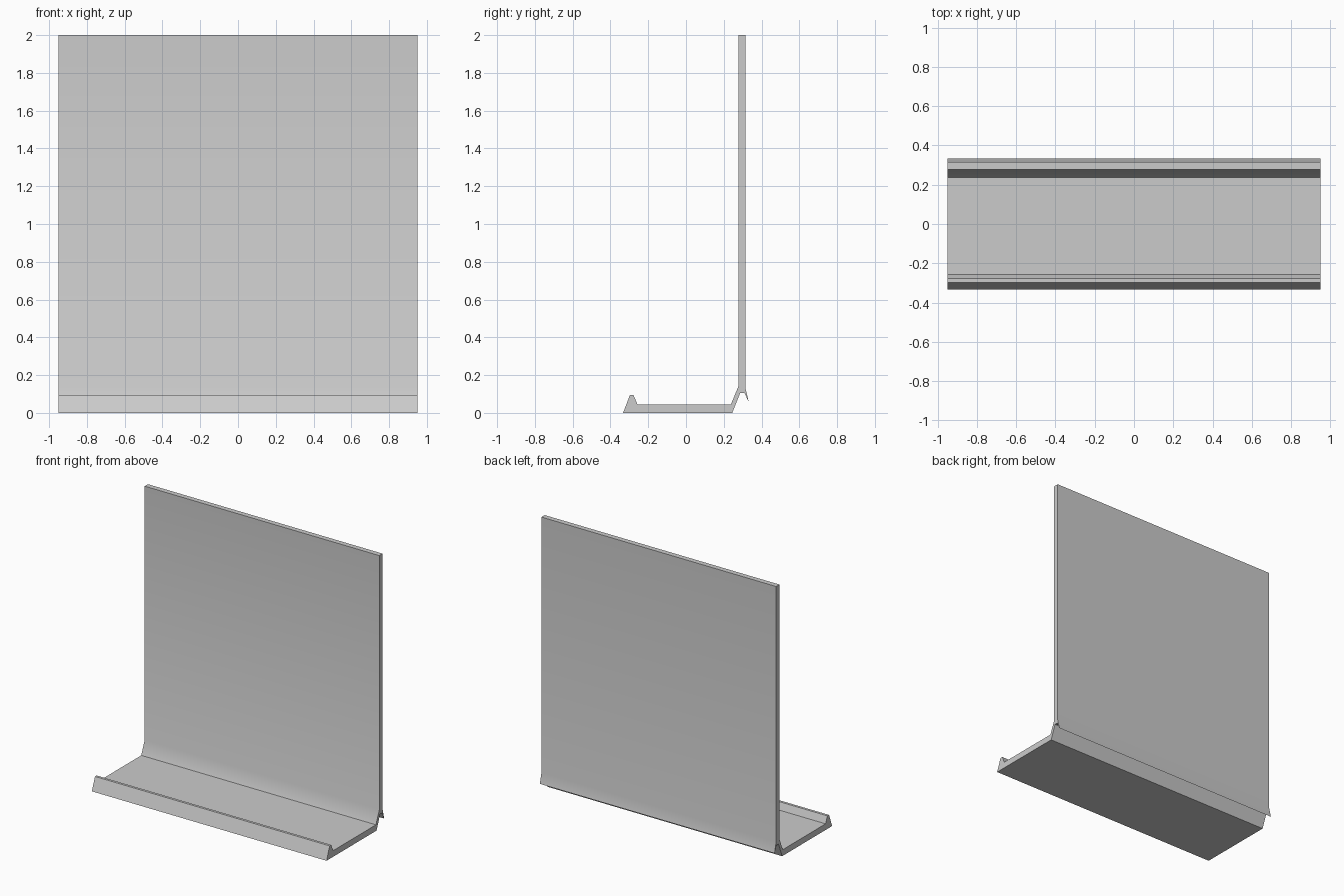
import bpy
import bmesh
import math

cube = bpy.data.objects.get("Cube")
if cube:
    bpy.data.objects.remove(cube, do_unlink=True)

# Plain grey material
grey = bpy.data.materials.new("light grey")
grey.use_nodes = True
colour = (0.6, 0.6, 0.6, 1)
grey.diffuse_color = colour
grey.node_tree.nodes["Principled BSDF"].inputs["Base Color"].default_value = colour

HALF_WIDTH = 0.95

# Side profile (y, z): front lip, tray, slanted riser, tall panel, rear clip
profile = [
    (-0.333, 0), (-0.297, 0.095), (-0.278, 0.095), (-0.257, 0.045),
    (0.238, 0.045), (0.277, 0.14), (0.277, 2), (0.315, 2),
    (0.315, 0.13), (0.333, 0.055), (0.31, 0.105), (0.287, 0.105),
    (0.245, 0),
]

# Extrude the profile across the width
bm = bmesh.new()
outline = bm.faces.new([bm.verts.new((-HALF_WIDTH, y, z)) for y, z in profile])
extruded = bmesh.ops.extrude_face_region(bm, geom=[outline])
verts = [e for e in extruded["geom"] if isinstance(e, bmesh.types.BMVert)]
bmesh.ops.translate(bm, verts=verts, vec=(2 * HALF_WIDTH, 0, 0))
bmesh.ops.recalc_face_normals(bm, faces=bm.faces)
mesh = bpy.data.meshes.new("display_stand")
bm.to_mesh(mesh)
bm.free()

stand = bpy.data.objects.new("display_stand", mesh)
bpy.context.collection.objects.link(stand)
mesh.materials.append(grey)

# Soft bend between riser and panel, sharp elsewhere
bpy.ops.object.select_all(action="DESELECT")
stand.select_set(True)
bpy.context.view_layer.objects.active = stand
bpy.ops.object.shade_smooth_by_angle(angle=math.radians(30))
